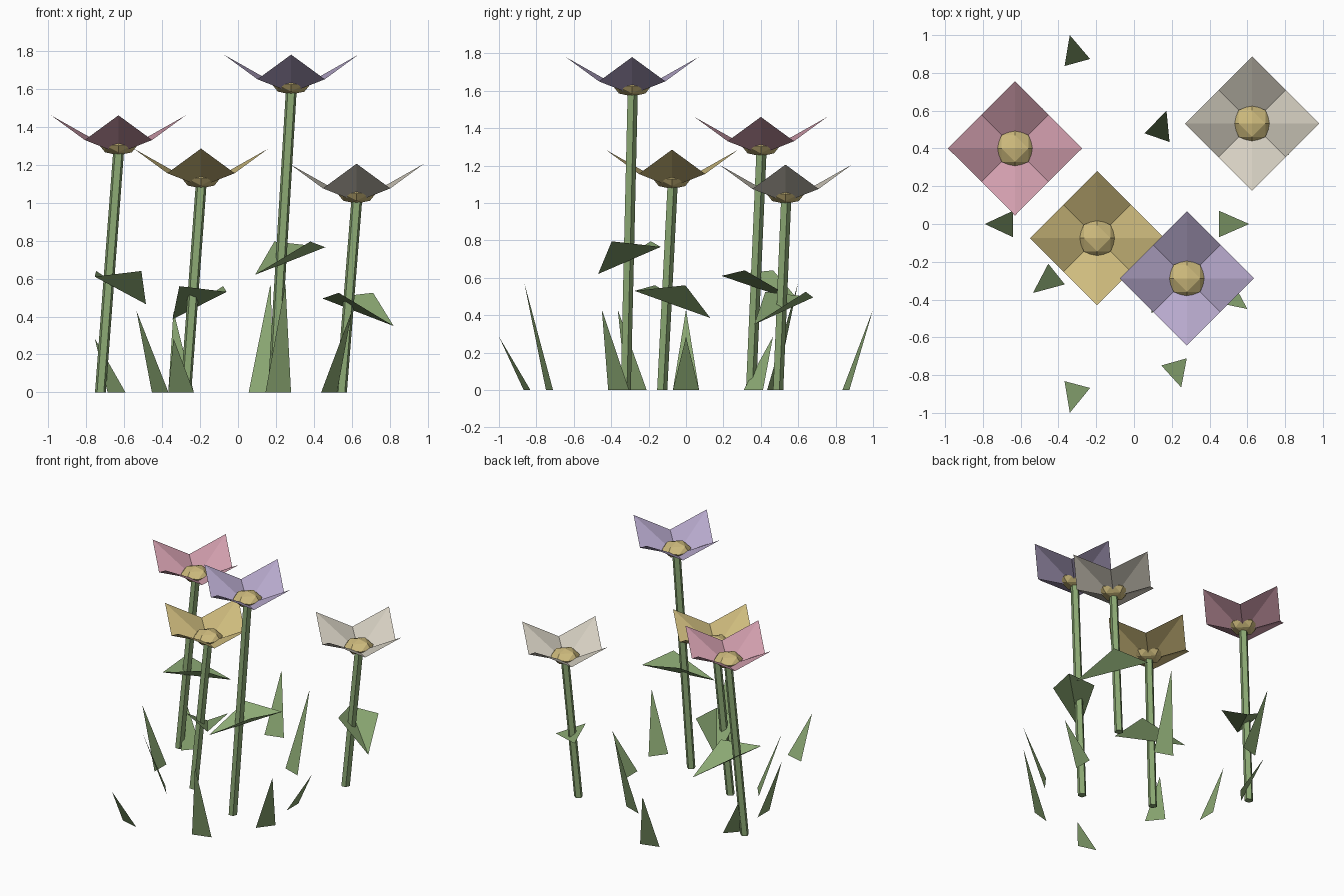
import bpy, bmesh, math
from mathutils import Vector

if "Cube" in bpy.data.objects:
    bpy.data.objects.remove(bpy.data.objects["Cube"])


def material(name, rgb):
    m = bpy.data.materials.new(name)
    lin = [((c / 255 + 0.055) / 1.055) ** 2.4 for c in rgb]
    m.diffuse_color = (*lin, 1)
    m.use_nodes = True
    m.node_tree.nodes["Principled BSDF"].inputs["Base Color"].default_value = m.diffuse_color
    return m


GREEN = material("leaf green", (139, 168, 115))
GOLD = material("centre gold", (206, 187, 125))
PINK = material("petal pink", (208, 157, 172))
YELLOW = material("petal yellow", (206, 187, 125))
LILAC = material("petal lilac", (182, 168, 203))
CREAM = material("petal cream", (212, 206, 192))


def add(name, bm, mat):
    me = bpy.data.meshes.new(name)
    bm.to_mesh(me)
    bm.free()
    me.materials.append(mat)
    ob = bpy.data.objects.new(name, me)
    bpy.context.collection.objects.link(ob)
    return ob


def faces(name, verts, polys, mat):
    bm = bmesh.new()
    vs = [bm.verts.new(v) for v in verts]
    for p in polys:
        bm.faces.new([vs[i] for i in p])
    return add(name, bm, mat)


# Stem: leaning five-sided tube from ground to flower head
def stem(name, base, top, r=0.03, n=5):
    ring = [Vector((r * math.cos(a), r * math.sin(a), 0))
            for a in (math.pi / 2 + 2 * math.pi * i / n for i in range(n))]
    verts = [Vector(base) + p for p in ring] + [Vector(top) + p for p in ring]
    polys = [(i, (i + 1) % n, (i + 1) % n + n, i + n) for i in range(n)]
    polys += [tuple(reversed(range(n))), tuple(range(n, 2 * n))]
    faces(name, verts, polys, GREEN)


# Petals: four kites, each creased along its middle, joined along the valleys
def petals(name, c, mat, r=0.355, rise=0.2, valley=0.07):
    c = Vector(c)
    verts = [c]
    for i in range(8):
        a = i * math.pi / 4
        rad, z = (r, rise) if i % 2 == 0 else (r * math.sqrt(0.5), valley)
        verts.append(c + Vector((rad * math.cos(a), rad * math.sin(a), z)))
    faces(name, verts, [(0, i + 1, (i + 1) % 8 + 1) for i in range(8)], mat)


# Flower centre: flattened, once-divided octahedron
def centre(name, c):
    bm = bmesh.new()
    bmesh.ops.create_uvsphere(bm, u_segments=4, v_segments=2, radius=1)
    bmesh.ops.subdivide_edges(bm, edges=bm.edges[:], cuts=1, use_grid_fill=True)
    bmesh.ops.triangulate(bm, faces=bm.faces[:])
    for v in bm.verts:
        n = v.co.normalized()
        v.co = Vector(c) + Vector((n.x * 0.1, n.y * 0.1, 0.042 + n.z * 0.052))
    add(name, bm, GOLD)


# Stem leaf: kite folded along its length, drooping tip first
def stem_leaf(name, tip, end):
    tip, end = Vector(tip), Vector(end)
    d = (end - tip).to_2d().normalized()
    mid = tip.lerp(end, 0.53)
    mid.z = tip.z + 0.175
    side = Vector((d.y, -d.x, 0)) * 0.141
    faces(name, [tip, mid + side, end, mid - side], [(0, 1, 2), (0, 2, 3)], GREEN)


# label, material, stem base xy, head centre, leaf tip, leaf end
FLOWERS = [
    ("pink", PINK, (-0.725, 0.345), (-0.63, 0.40, 1.26),
     (-0.485, 0.615, 0.465), (-0.755, 0.19, 0.61)),
    ("yellow", YELLOW, (-0.275, -0.13), (-0.195, -0.075, 1.085),
     (-0.345, 0.13, 0.385), (-0.06, -0.275, 0.53)),
    ("lilac", LILAC, (0.185, -0.325), (0.28, -0.288, 1.58),
     (0.09, -0.47, 0.62), (0.46, -0.135, 0.765)),
    ("cream", CREAM, (0.545, 0.49), (0.625, 0.532, 1.005),
     (0.82, 0.365, 0.35), (0.445, 0.68, 0.495)),
]
for label, mat, base, head, tip, end in FLOWERS:
    stem(label + "_stem", (*base, 0), head)
    petals(label + "_petals", head, mat)
    centre(label + "_centre", head)
    stem_leaf(label + "_stem_leaf", tip, end)

# Grass blades: base midpoint xy, leaning tip
BLADES = [
    ((-0.30, 0.855), (-0.34, 1.0, 0.43)),
    ((0.122, 0.457), (0.172, 0.60, 0.575)),
    ((-0.64, 0.0), (-0.79, 0.0, 0.43)),
    ((-0.41, -0.265), (-0.535, -0.365, 0.43)),
    ((0.45, 0.0), (0.61, 0.0, 0.285)),
    ((0.212, -0.73), (0.25, -0.865, 0.575)),
    ((-0.30, -0.85), (-0.34, -1.0, 0.285)),
    ((0.48, -0.36), (0.60, -0.45, 0.43)),
    ((-0.64, 0.36), (-0.755, 0.465, 0.285)),
]
for i, (m, tip) in enumerate(BLADES):
    m, tip = Vector((*m, 0)), Vector(tip)
    d = (tip - m).to_2d().normalized()
    side = Vector((-d.y, d.x, 0)) * 0.07
    faces(f"grass_blade_{i + 1}", [m - side, m + side, tip], [(0, 1, 2)], GREEN)
